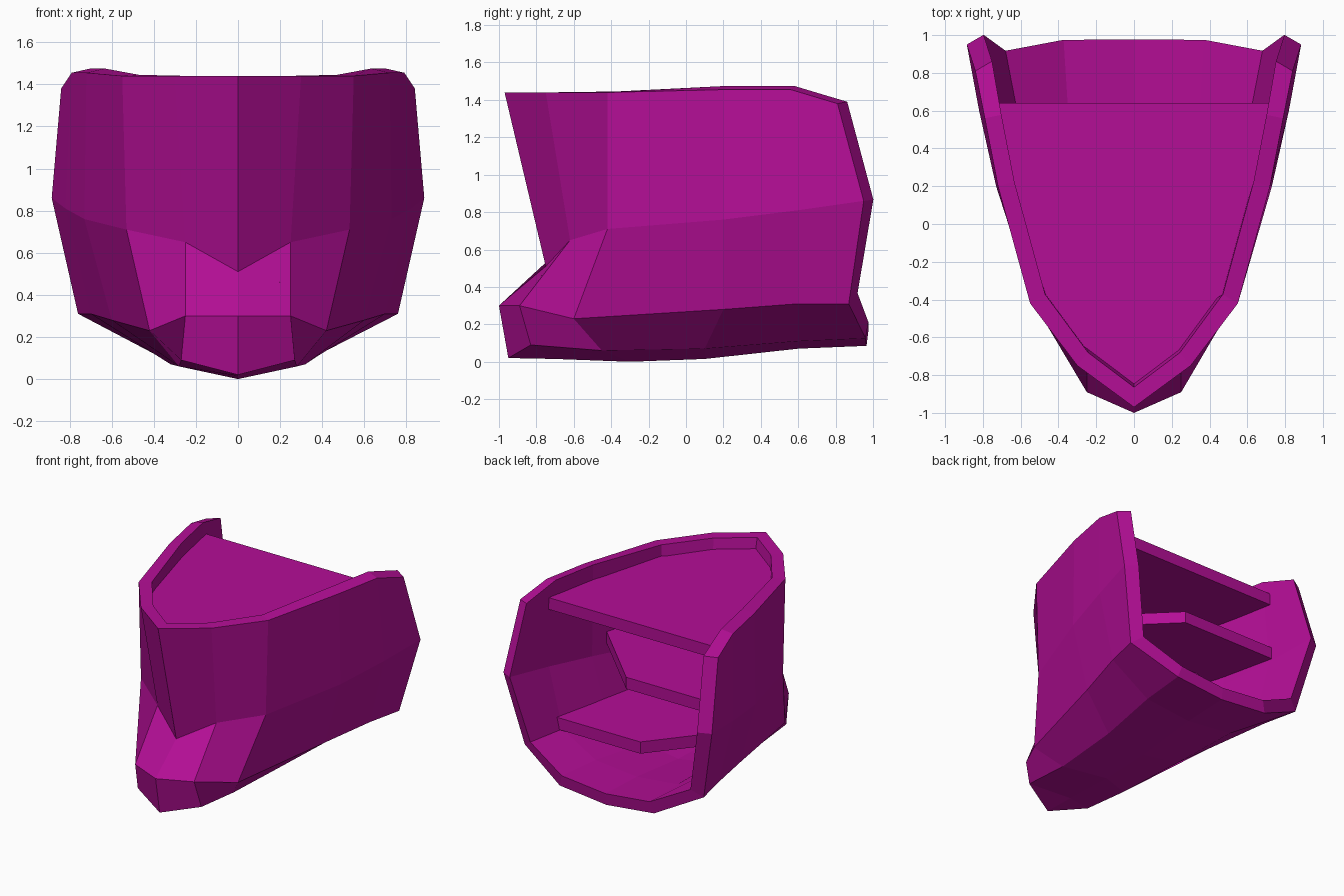
import bpy, bmesh
from mathutils import Vector

cube = bpy.data.objects.get("Cube")
if cube:
    bpy.data.objects.remove(cube, do_unlink=True)

magenta = bpy.data.materials.new("magenta_paint")
magenta.use_nodes = True
colour = (0.456, 0.0044, 0.305, 1)
magenta.diffuse_color = colour
magenta.node_tree.nodes["Principled BSDF"].inputs["Base Color"].default_value = colour

# Half-hull lines, each running from stem to stern
RAIL = [(0, -.97, 1.44), (.3, -.75, 1.44), (.55, -.42, 1.44),
        (.72, .2, 1.455), (.79, .56, 1.455), (.84, .81, 1.38)]
WAIST = [(0, -.75, .51), (.25, -.62, .65), (.53, -.42, .71),
         (.73, .2, .76), (.82, .6, .81), (.885, .95, .86)]
CHINE = [(0, -1, .3), (.25, -.89, .3), (.42, -.6, .23),
         (.60, .2, .28), (.70, .6, .31), (.76, .87, .31)]
BILGE = [(0, -.95, .02), (.27, -.83, .09), (.28, -.45, .06),
         (.32, .1, .07), (.38, .6, .11), (.4, .96, .125)]
KEEL = [(0, -.95, .02), (0, -.7, .015), (0, -.3, 0),
        (0, .1, .015), (0, .6, .07), (0, .965, .085)]
LINES = [RAIL, WAIST, CHINE, BILGE, KEEL]
INNER_RAIL_Z = [1.44, 1.44, 1.445, 1.475, 1.475, 1.39]
PLATING = .09
AFT = .64


def make_object(name, bm):
    mesh = bpy.data.meshes.new(name)
    bm.to_mesh(mesh)
    bm.free()
    mesh.materials.append(magenta)
    obj = bpy.data.objects.new(name, mesh)
    bpy.context.collection.objects.link(obj)


def build_hull():
    bm = bmesh.new()
    # Outer skin, both sides
    for side in (1, -1):
        rows = [[bm.verts.new((x * side, y, z)) for x, y, z in line] for line in LINES]
        for upper, lower in zip(rows, rows[1:]):
            for i in range(len(upper) - 1):
                loop = (upper[i], lower[i], lower[i + 1], upper[i + 1])
                bm.faces.new(loop[::side])
    bmesh.ops.remove_doubles(bm, verts=bm.verts, dist=.001)
    bm.normal_update()

    # Inner skin, offset inwards with a level rail and a raked aft lip
    outer_faces, outer_verts = list(bm.faces), list(bm.verts)
    rim = [e for e in bm.edges if e.is_boundary]
    stern = {line[-1][1:]: .035 for line in LINES[:3]}
    stern.update({line[-1][1:]: .015 for line in LINES[3:]})
    rail_z = {p[1]: z for p, z in zip(RAIL, INNER_RAIL_Z)}
    places = {}
    for v in outer_verts:
        p = v.co - v.normal * PLATING * v.calc_shell_factor()
        for (y, z), push in stern.items():
            if abs(v.co.y - y) < .001 and abs(v.co.z - z) < .001:
                p.y += push
        if v.co.z > 1.3:
            p.z = min(rail_z.items(), key=lambda item: abs(item[0] - v.co.y))[1]
        places[v] = p
    inner = {v: bm.verts.new(p) for v, p in places.items()}
    for f in outer_faces:
        bm.faces.new([inner[v] for v in reversed(f.verts)])

    # Rim joining the two skins
    for e in rim:
        loop = e.link_loops[0]
        a, b = loop.vert, loop.link_loop_next.vert
        bm.faces.new((b, a, inner[a], inner[b]))
    make_object("hull_shell", bm)


def section(upper, lower, z):
    """Half outline of the inside of the hull at height z."""
    points = []
    for a, b in zip(upper, lower):
        a, b = Vector(a), Vector(b)
        p = a.lerp(b, (a.z - z) / (a.z - b.z))
        points.append(Vector((max(p.x - .05, 0), p.y + (.09 if p.x < .1 else .03), z)))
    # Trim at the aft edge of the deck
    out = [p for p in points if p.y < AFT - .02]
    before, after = out[-1], points[len(out)]
    out.append(before.lerp(after, (AFT - before.y) / (after.y - before.y)))
    return out


def build_deck(name, upper, lower, top, cut_side=0, thickness=.09):
    half = section(upper, lower, top - thickness / 2)
    sides = {}
    for side in (1, -1):
        pts = [Vector((p.x * side, p.y, top)) for p in half]
        if side == cut_side:      # open stairwell corner
            pts[3] = pts[2].lerp(pts[3], .75)
            pts[4:] = [Vector((.06 * side, AFT, top))]
        sides[side] = pts
    outline = sides[1] + sides[-1][:0:-1]
    bm = bmesh.new()
    face = bm.faces.new([bm.verts.new(p) for p in outline])
    extruded = bmesh.ops.extrude_face_region(bm, geom=[face], use_keep_orig=True)
    lowered = [v for v in extruded["geom"] if isinstance(v, bmesh.types.BMVert)]
    bmesh.ops.translate(bm, verts=lowered, vec=(0, 0, -thickness))
    bmesh.ops.recalc_face_normals(bm, faces=bm.faces)
    make_object(name, bm)


build_hull()
build_deck("upper_deck", RAIL, WAIST, 1.36)
build_deck("middle_deck", RAIL, WAIST, .925, cut_side=1)
build_deck("lower_deck", WAIST, CHINE, .46, cut_side=-1)
